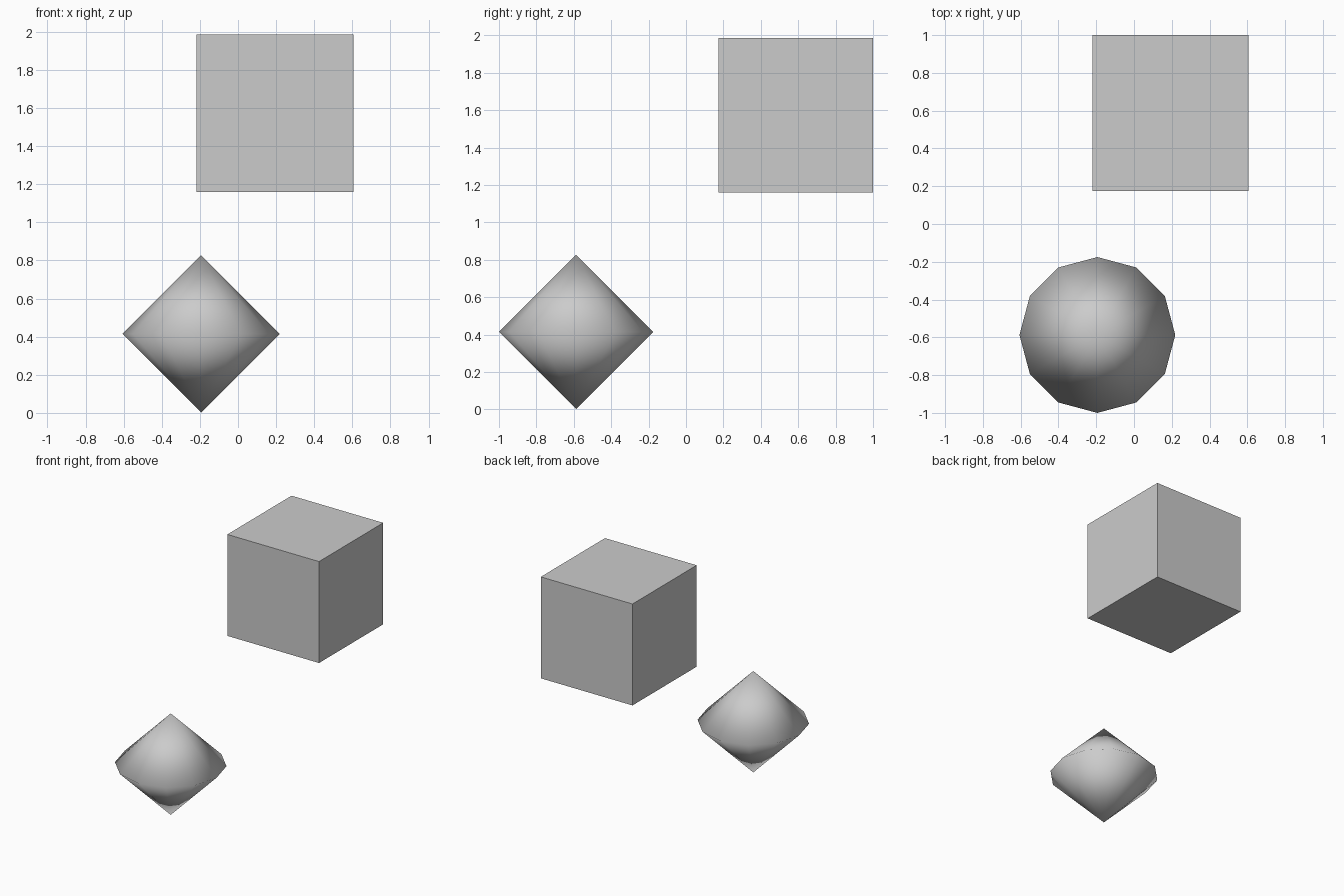
import bpy

if "Cube" in bpy.data.objects:
    bpy.data.objects.remove(bpy.data.objects["Cube"])

HALF = 0.4125  # half cube edge = diamond radius

# Floating cube, flat faces
bpy.ops.mesh.primitive_cube_add(size=2 * HALF, location=(0.194, 1 - HALF, 1.985 - HALF))
bpy.context.object.name = "cube"

# Twelve-sided double cone: a two-ring sphere, smooth shaded
bpy.ops.mesh.primitive_uv_sphere_add(segments=12, ring_count=2, radius=HALF,
                                     location=(-0.194, -1 + HALF, HALF + 0.002))
diamond = bpy.context.object
diamond.name = "diamond"
# Build falls back to a cone pair if the sphere needs at least three rings
if len(diamond.data.vertices) != 14:
    import bmesh
    from math import cos, sin, tau
    bm = bmesh.new()
    top, bottom = bm.verts.new((0, 0, HALF)), bm.verts.new((0, 0, -HALF))
    ring = [bm.verts.new((HALF * cos(tau * i / 12), HALF * sin(tau * i / 12), 0))
            for i in range(12)]
    for a, b in zip(ring, ring[1:] + ring[:1]):
        bm.faces.new((a, b, top))
        bm.faces.new((b, a, bottom))
    bm.to_mesh(diamond.data)
    bm.free()
bpy.ops.object.shade_smooth()
